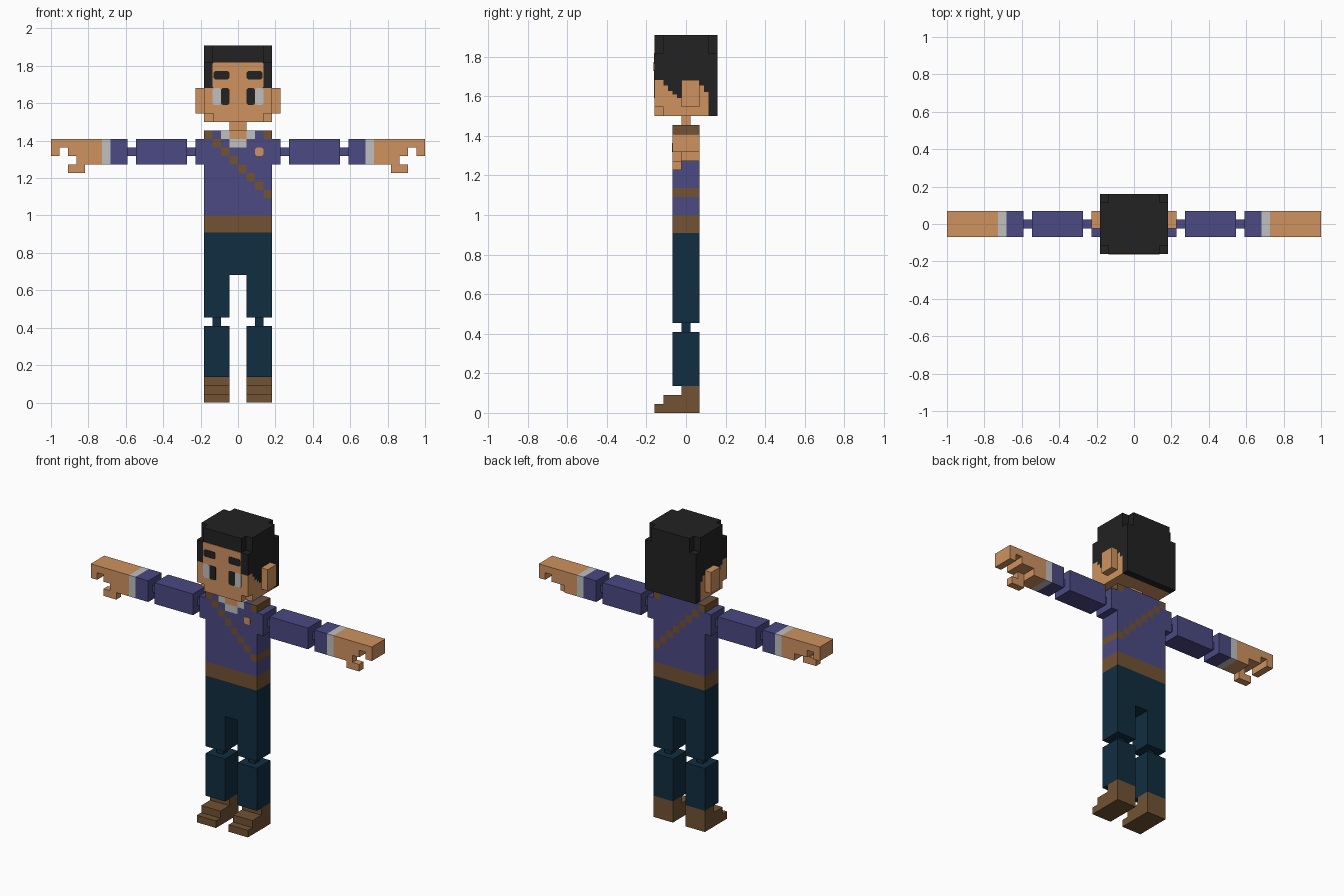
import bpy, bmesh, math
from mathutils import Vector

if "Cube" in bpy.data.objects:
    bpy.data.objects.remove(bpy.data.objects["Cube"])

U = 1 / 22  # one block unit


def material(name, rgb):
    m = bpy.data.materials.new(name)
    m.diffuse_color = (*rgb, 1)
    m.use_nodes = True
    m.node_tree.nodes["Principled BSDF"].inputs["Base Color"].default_value = m.diffuse_color
    return m


SKIN = material("skin", (0.62, 0.29, 0.115))
PURPLE = material("purple_cloth", (0.07, 0.067, 0.225))
BROWN = material("brown_leather", (0.165, 0.084, 0.033))
NAVY = material("navy_cloth", (0.005, 0.027, 0.051))
WHITE = material("light_grey", (0.53, 0.53, 0.53))
BLACK = material("black_hair", (0.016, 0.016, 0.016))


def finish(name, bm, mats):
    bmesh.ops.recalc_face_normals(bm, faces=bm.faces)
    bmesh.ops.scale(bm, vec=(U, U, U), verts=bm.verts)
    mesh = bpy.data.meshes.new(name)
    bm.to_mesh(mesh)
    bm.free()
    for m in mats:
        mesh.materials.append(m)
    ob = bpy.data.objects.new(name, mesh)
    bpy.context.collection.objects.link(ob)
    return ob


def block(bm, x, y, z):
    r = bmesh.ops.create_cube(bm, size=1)
    for v in r["verts"]:
        v.co = Vector([a + (b - a) * (c + 0.5) for (a, b), c in zip((x, y, z), v.co)])


def box(name, x, y, z, mat):
    bm = bmesh.new()
    block(bm, x, y, z)
    return finish(name, bm, [mat])


def prism(name, pts, axis, lo, hi, mat):
    """Extrude a 2D outline along x (points y,z) or y (points x,z)."""
    bm = bmesh.new()
    place = (lambda p: (lo, p[0], p[1])) if axis == "x" else (lambda p: (p[0], lo, p[1]))
    f = bm.faces.new([bm.verts.new(place(p)) for p in pts])
    r = bmesh.ops.extrude_face_region(bm, geom=[f])
    step = (hi - lo, 0, 0) if axis == "x" else (0, hi - lo, 0)
    bmesh.ops.translate(bm, vec=step, verts=[v for v in r["geom"] if isinstance(v, bmesh.types.BMVert)])
    return finish(name, bm, [mat])


def painted_box(name, x, y, z, mats, rule):
    """Box cut along every unit in x and z, coloured by a rule on each face."""
    bm = bmesh.new()
    block(bm, x, y, z)
    for axis, (lo, hi) in ((0, x), (2, z)):
        n = Vector([float(i == axis) for i in range(3)])
        for k in range(lo + 1, hi):
            bmesh.ops.bisect_plane(bm, geom=bm.verts[:] + bm.edges[:] + bm.faces[:],
                                   plane_co=n * k, plane_no=n)
    bm.normal_update()
    for f in bm.faces:
        f.material_index = rule(f.calc_center_median(), f.normal)
    return finish(name, bm, mats)


def plate(name, x, z, mat, front, cut=0.2):
    """Thin plate with clipped corners on a front-facing surface."""
    (a, b), (c, d) = x, z
    pts = [(a + cut, c), (b - cut, c), (b, c + cut), (b, d - cut),
           (b - cut, d), (a + cut, d), (a, d - cut), (a, c + cut)]
    return prism(name, pts, "y", front - 0.06, front + 0.02, mat)


def carve(ob, blocks):
    """Subtract blocks from an object."""
    bm = bmesh.new()
    for b in blocks:
        block(bm, *b)
    cutter = finish("cutter", bm, [])
    mod = ob.modifiers.new("notches", "BOOLEAN")
    mod.operation, mod.solver, mod.object = "DIFFERENCE", "EXACT", cutter
    deps = bpy.context.evaluated_depsgraph_get()
    mesh = bpy.data.meshes.new_from_object(ob.evaluated_get(deps))
    ob.modifiers.clear()
    ob.data = mesh
    bpy.data.objects.remove(cutter)


BODY = (-1.5, 1.5)
PEG = (-0.5, 0.5)


# Shirt with belt, diagonal strap and collar
def shirt_rule(c, n):
    i = min(7, max(0, math.floor(c.x + 4)))
    row = min(31, math.floor(c.z))
    if row < 22 or row == 31 - i or (row == 31 and i in (0, 7)):
        return 1
    if n.y < -0.5 or n.z > 0.5:
        if row == 31 and i in (3, 4):
            return 3
        if (row == 31 and i in (2, 5)) or (row == 30 and i in (3, 4)):
            return 2
    return 0


painted_box("shirt", (-4, 4), BODY, (20, 32), [PURPLE, BROWN, WHITE, SKIN], shirt_rule)
plate("chest_badge", (2, 3), (29, 30), SKIN, -1.5)

# Trousers: hips and thighs in one piece
prism("trousers", [(-4, 10), (-1, 10), (-1, 15), (1, 15), (1, 10), (4, 10), (4, 20), (-4, 20)],
      "y", *BODY, NAVY)

# Head and hair share one stepped side outline
hairline = [(-3.5, 37), (-2.5, 37), (-2.5, 36.4), (-2, 36.4), (-2, 35.8), (-1.5, 35.8),
            (-1.5, 35.4), (-1, 35.4), (-1, 35), (1.5, 35), (1.5, 36.4), (2, 36.4),
            (2, 35.7), (2.5, 35.7), (2.5, 33)]
head = prism("head", [(-3.5, 33)] + hairline, "x", -4, 4, SKIN)
carve(head, [((s * 3.5 - 0.5, s * 3.5 + 0.6), (-4, -2.5), (32, 34)) for s in (-1, 1)])
hair = prism("hair", hairline + [(3.5, 33), (3.5, 42), (-3.5, 42)], "x", -4, 4, BLACK)
carve(hair, [((3, 5) if sx > 0 else (-5, -3), (2.5, 4) if sy > 0 else (-4, -2.5), (40, 43))
             for sx in (-1, 1) for sy in (-1, 1)])
box("neck", (-1, 1), PEG, (32, 33), SKIN)

# Forehead shows under the fringe, with brows above it
plate("forehead", (-3, 3), (37, 40), SKIN, -3.5, 0.15)

for s, side in ((-1, "left"), (1, "right")):
    def span(a, b):
        return (min(s * a, s * b), max(s * a, s * b))

    # Face details
    plate(side + "_brow", span(1, 2.9), (38, 39), BLACK, -3.54)
    plate(side + "_eye_white", span(2, 3), (35, 37), WHITE, -3.5)
    plate(side + "_pupil", span(1, 2), (35, 37), BLACK, -3.5)
    box(side + "_ear", span(4, 5), (-0.5, 1.5), (34, 37), SKIN)

    # Arm with peg joints
    box(side + "_shoulder", span(4, 5), BODY, (28, 31), PURPLE)
    box(side + "_shoulder_peg", span(5, 6), PEG, (29, 30), PURPLE)
    box(side + "_upper_arm", span(6, 12), BODY, (28, 31), PURPLE)
    box(side + "_elbow_peg", span(12, 13), PEG, (29, 30), PURPLE)
    box(side + "_forearm", span(13, 15), BODY, (28, 31), PURPLE)
    box(side + "_cuff", span(15, 16), BODY, (28, 31), WHITE)

    # Hand with curled fingers, and a thumb at the front
    hand = [(16, 28), (18, 28), (18, 29), (20, 29), (20, 30), (21, 30), (21, 29), (22, 29),
            (22, 31), (16, 31)]
    prism(side + "_hand", [(s * x, z) for x, z in hand], "y", *BODY, SKIN)
    thumb = [(18, 29), (18, 27), (20, 27), (20, 28), (19, 28), (19, 29)]
    prism(side + "_thumb", [(s * x, z) for x, z in thumb], "y", -1.5, -0.5, SKIN)

    # Lower leg and stepped shoe
    box(side + "_knee_peg", span(2, 3), PEG, (9, 10), NAVY)
    box(side + "_shin", span(1, 4), BODY, (3, 9), NAVY)
    shoe = [(-3.5, 0), (1.5, 0), (1.5, 3), (-0.5, 3), (-0.5, 2), (-2.5, 2), (-2.5, 1), (-3.5, 1)]
    prism(side + "_shoe", shoe, "x", *span(1, 4), BROWN)
